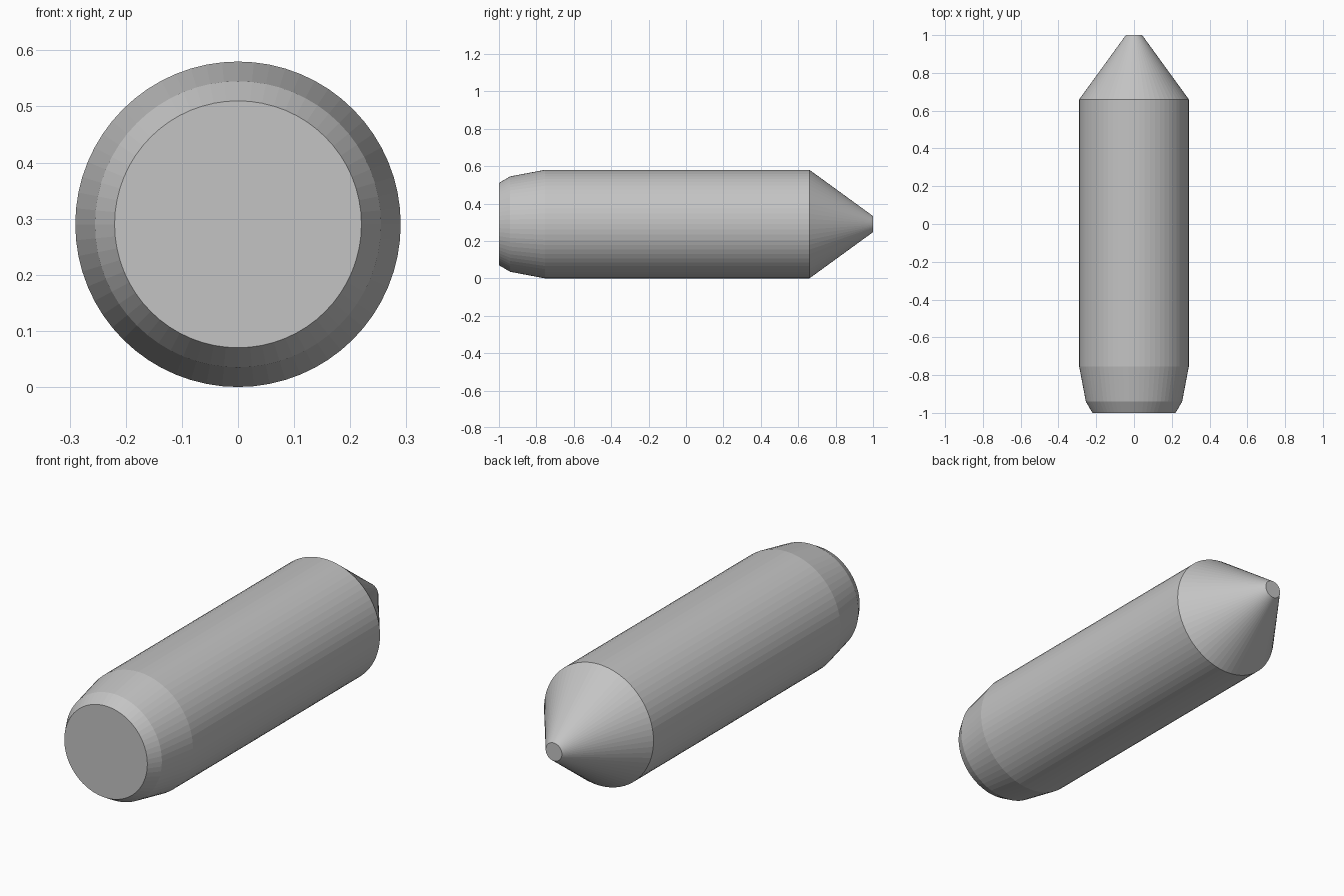
import bpy
import bmesh
from math import cos, sin, tau

cube = bpy.data.objects.get("Cube")
if cube:
    bpy.data.objects.remove(cube, do_unlink=True)

SIDES = 64
AXIS_HEIGHT = 0.29
# (position along y, radius) from the chamfered base to the blunt tip
PROFILE = [(-1.0, 0.22), (-0.94, 0.255), (-0.755, 0.29), (0.66, 0.29), (1.0, 0.043)]

# Plain grey finish
grey = bpy.data.materials.new("light_grey")
grey.use_nodes = True
colour = (0.55, 0.55, 0.55, 1.0)
grey.diffuse_color = colour
grey.node_tree.nodes["Principled BSDF"].inputs["Base Color"].default_value = colour


def ring(bm, y, radius):
    """Circle of vertices around the long axis."""
    angles = [tau * i / SIDES for i in range(SIDES)]
    return [bm.verts.new((radius * cos(a), y, AXIS_HEIGHT + radius * sin(a))) for a in angles]


# Turned body: rings joined by flat facets, closed at both ends
bm = bmesh.new()
rings = [ring(bm, y, r) for y, r in PROFILE]
for a, b in zip(rings, rings[1:]):
    for i in range(SIDES):
        j = (i + 1) % SIDES
        bm.faces.new((a[i], a[j], b[j], b[i]))
bm.faces.new(rings[0])
bm.faces.new(rings[-1])
bmesh.ops.recalc_face_normals(bm, faces=bm.faces)

mesh = bpy.data.meshes.new("pointed_pin")
bm.to_mesh(mesh)
bm.free()
mesh.materials.append(grey)
pin = bpy.data.objects.new("pointed_pin", mesh)
bpy.context.collection.objects.link(pin)
